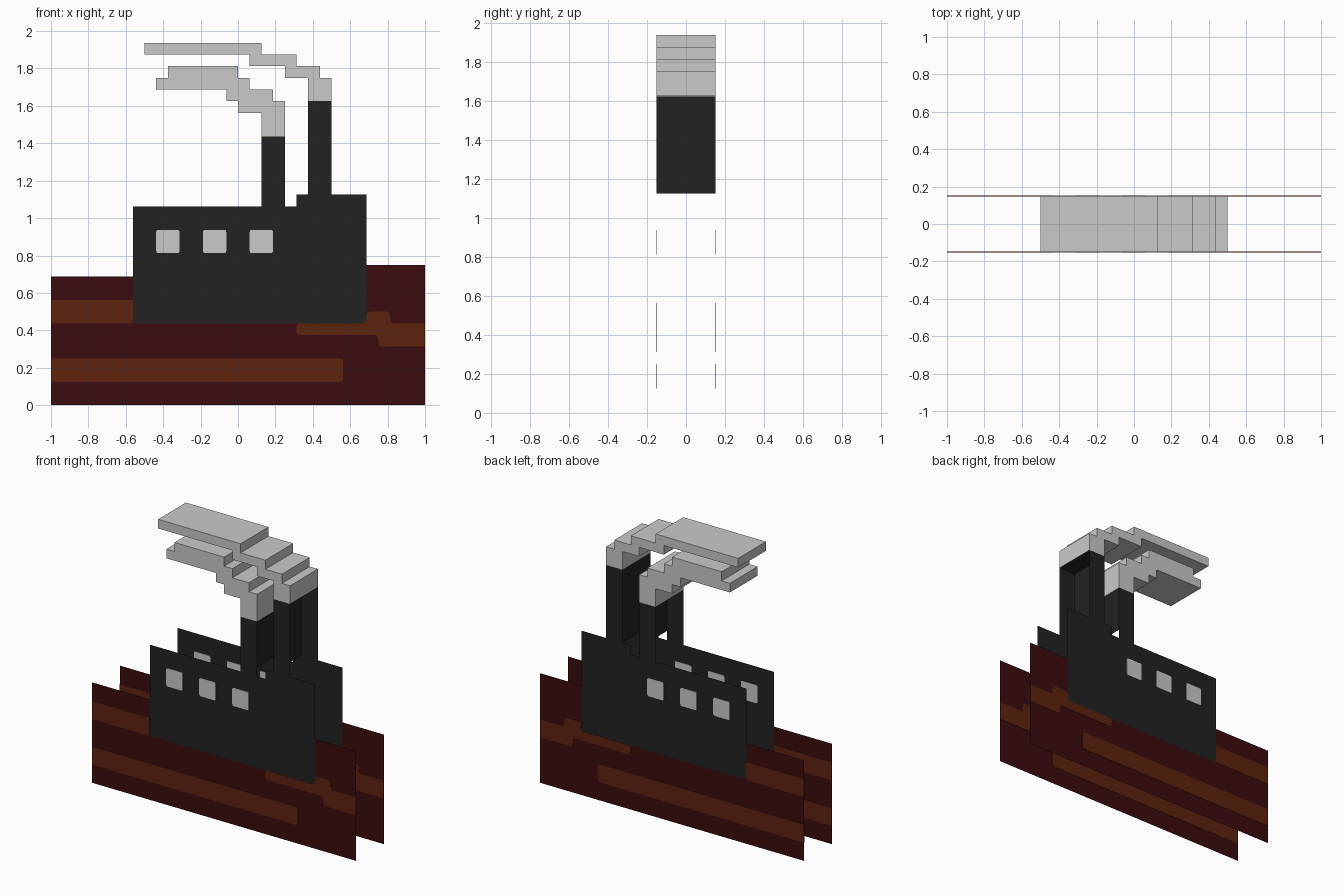
import bpy, bmesh
from mathutils import Vector

if "Cube" in bpy.data.objects:
    bpy.data.objects.remove(bpy.data.objects["Cube"])

Y = 0.15        # half depth
U = 0.0625      # drawing unit


def material(name, rgb):
    lin = [(c / 255 / 12.92 if c < 11 else ((c / 255 + 0.055) / 1.055) ** 2.4) for c in rgb]
    m = bpy.data.materials.new(name)
    m.diffuse_color = (*lin, 1)
    m.use_nodes = True
    m.node_tree.nodes["Principled BSDF"].inputs["Base Color"].default_value = m.diffuse_color
    return m


BLACK = material("soot black", (34, 34, 34))
GREY = material("pale grey", (202, 202, 202))
RED = material("dark red earth", (59, 12, 14))
RUST = material("rust brown", (94, 35, 15))


def finish(name, bm, mat):
    me = bpy.data.meshes.new(name)
    bm.to_mesh(me)
    bm.free()
    me.materials.append(mat)
    ob = bpy.data.objects.new(name, me)
    bpy.context.collection.objects.link(ob)
    return ob


def add_face(bm, pts):
    return bm.faces.new([bm.verts.new(p) for p in pts])


def add_solid(bm, outline, y0, y1):
    """Extrude an x-z outline from y0 to y1."""
    f = add_face(bm, [(x * U, y0, z * U) for x, z in outline])
    ext = bmesh.ops.extrude_face_region(bm, geom=[f], use_keep_orig=True)
    verts = [v for v in ext["geom"] if isinstance(v, bmesh.types.BMVert)]
    bmesh.ops.translate(bm, verts=verts, vec=(0, y1 - y0, 0))
    bmesh.ops.recalc_face_normals(bm, faces=bm.faces[:])


def sheets(name, outline, mat):
    """The same flat outline on the front and on the back."""
    bm = bmesh.new()
    for s in (-1, 1):
        f = add_face(bm, [(x * U, s * Y, z * U) for x, z in outline])
        f.normal_update()
        if f.normal.y * s < 0:
            f.normal_flip()
    return finish(name, bm, mat)


def plates(name, outline, mat):
    """Thin painted plates straddling both sheets."""
    bm = bmesh.new()
    for s in (-1, 1):
        add_solid(bm, outline, s * Y - 0.002, s * Y + 0.002)
    return finish(name, bm, mat)


def rounded(outline, r=0.35):
    """Round the corners, except those on the outer edge of the ground."""
    out = []
    n = len(outline)
    for i, p in enumerate(outline):
        if abs(p[0]) == 16:
            out.append(p)
            continue
        c, a, b = Vector(p), Vector(outline[i - 1]), Vector(outline[(i + 1) % n])
        p0, p1 = c + (a - c).normalized() * r, c + (b - c).normalized() * r
        for k in range(4):
            t = k / 3
            out.append(tuple(p0 * (1 - t) ** 2 + c * 2 * t * (1 - t) + p1 * t * t))
    return out


def rect(x0, x1, z0, z1):
    return [(x0, z0), (x1, z0), (x1, z1), (x0, z1)]


# ground, wrapped around the foot of the building
sheets("ground", [(-16, 0), (16, 0), (16, 12), (11, 12), (11, 7), (-9, 7), (-9, 11), (-16, 11)], RED)

# earth stripes
plates("upper_left_stripe", rect(-16, -9, 7, 9), RUST)
plates("lower_stripe", rounded(rect(-16, 9, 2, 4)), RUST)
plates("right_stripe", rounded([(5, 6), (12, 6), (12, 5), (16, 5), (16, 7), (13, 7),
                                (13, 8), (11, 8), (11, 7), (5, 7)]), RUST)

# building and windows
sheets("building", [(-9, 7), (11, 7), (11, 18), (5, 18), (5, 17), (-9, 17)], BLACK)
for i, x in enumerate((-7, -3, 1)):
    plates(f"window_{i + 1}", rounded(rect(x, x + 2, 13, 15), 0.2), GREY)

# chimneys: front and back sheets, one inner wall and a cap under the smoke
for name, x0, x1, base, top, wall in (("short_chimney", 2, 4, 17, 23, 4),
                                      ("tall_chimney", 6, 8, 18, 26, 6)):
    sheets(name, rect(x0, x1, base, top), BLACK)
    bm = bmesh.new()
    w, h = wall * U, top * U - 0.002
    add_face(bm, [(w, -Y, 18 * U), (w, Y, 18 * U), (w, Y, h), (w, -Y, h)])
    add_face(bm, [(x0 * U, -Y, h), (x1 * U, -Y, h), (x1 * U, Y, h), (x0 * U, Y, h)])
    finish(name + "_wall", bm, BLACK)

# stepped smoke trails
SMOKE = {
    "short_smoke": [(2, 23), (4, 23), (4, 26), (3, 26), (3, 27), (1, 27), (1, 28), (0, 28),
                    (0, 29), (-6, 29), (-6, 28), (-7, 28), (-7, 27), (-1, 27), (-1, 26),
                    (0, 26), (0, 25), (2, 25)],
    "tall_smoke": [(6, 26), (8, 26), (8, 28), (7, 28), (7, 29), (5, 29), (5, 30), (2, 30),
                   (2, 31), (-8, 31), (-8, 30), (1, 30), (1, 29), (4, 29), (4, 28), (6, 28)],
}
for name, outline in SMOKE.items():
    bm = bmesh.new()
    add_solid(bm, outline, -Y, Y)
    finish(name, bm, GREY)
